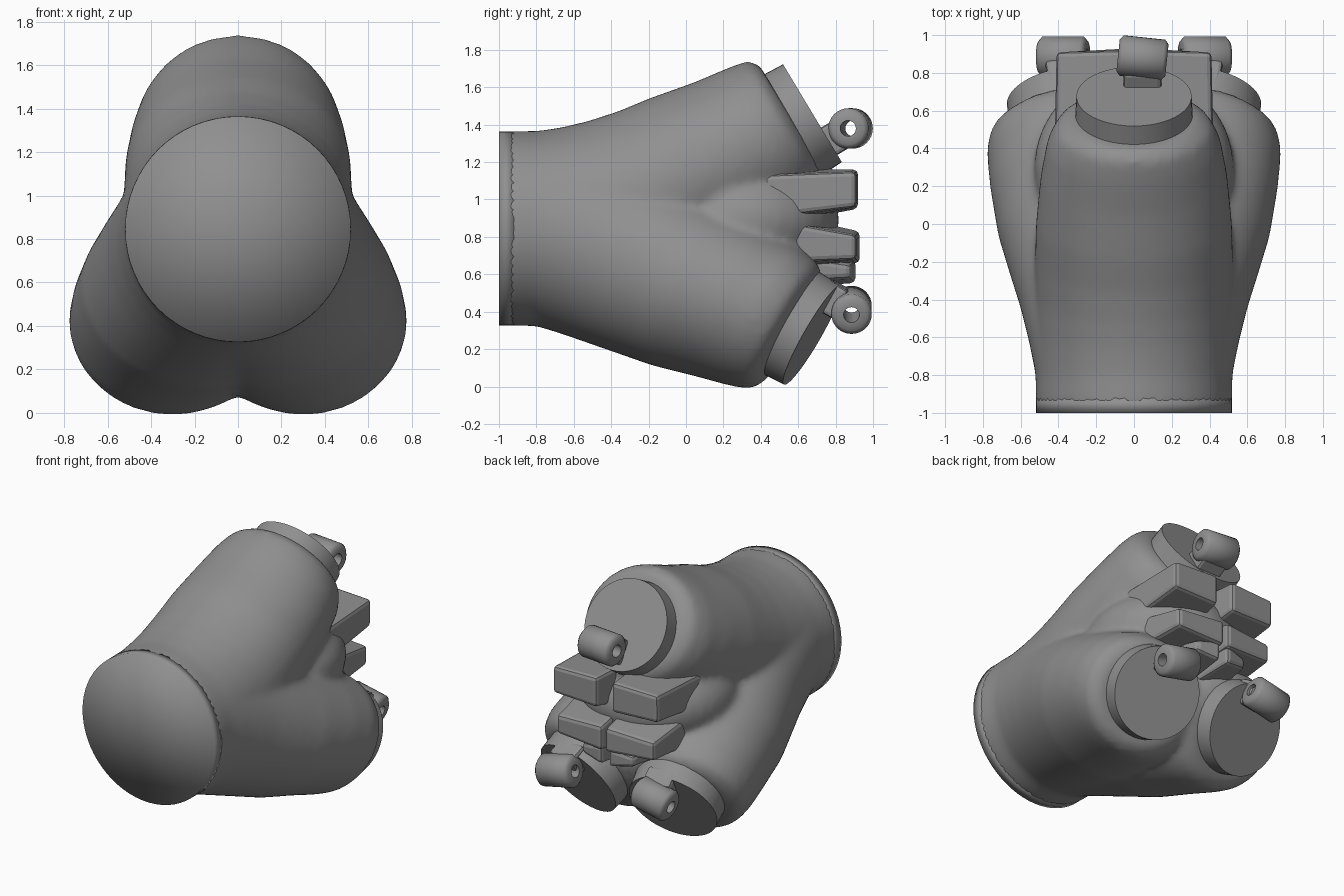
import bpy, bmesh, math
from mathutils import Matrix, Vector

if "Cube" in bpy.data.objects:
    bpy.data.objects.remove(bpy.data.objects["Cube"])

grey = bpy.data.materials.new("mid_grey")
grey.use_nodes = True
COLOUR = (0.28, 0.28, 0.28, 1)
grey.diffuse_color = COLOUR
grey.node_tree.nodes["Principled BSDF"].inputs["Base Color"].default_value = COLOUR

AXIS_Z = 0.845                               # body axis runs along y at this height
# lobe: sideways and upward spread, roll in degrees, flare exponent, lug centre
LOBES = {"top": (0, 1, 0, 1, (.045, .88, 1.38)),
         "left": (.63, -.92, 163, .76, (.375, .885, .41)),
         "right": (-.63, -.92, -163, .76, (-.375, .885, .41))}


def finish(bm, name):
    bmesh.ops.recalc_face_normals(bm, faces=bm.faces)
    mesh = bpy.data.meshes.new(name)
    bm.to_mesh(mesh)
    bm.free()
    mesh.materials.append(grey)
    ob = bpy.data.objects.new(name, mesh)
    bpy.context.collection.objects.link(ob)
    return ob


def smooth(ob, angle=None):
    for p in ob.data.polygons:
        p.use_smooth = True
    if angle:
        bpy.ops.object.select_all(action='DESELECT')
        ob.select_set(True)
        bpy.context.view_layer.objects.active = ob
        bpy.ops.object.shade_smooth_by_angle(angle=math.radians(angle))


def bevel(ob, width, segments):
    mod = ob.modifiers.new("Bevel", 'BEVEL')
    mod.width, mod.segments, mod.limit_method = width, segments, 'ANGLE'


def lobe_frame(lobe, y, out, tilt):
    dx, dz, roll, flare, _ = lobe
    reach = .57 * (out / .57) ** flare
    return (Matrix.Translation((dx * reach, y, AXIS_Z + dz * reach))
            @ Matrix.Rotation(math.radians(roll), 4, 'Y')
            @ Matrix.Rotation(math.radians(tilt), 4, 'X'))


# Body: three lofted lobes fused into one soft skin
# stations: y, outward offset, half width, half depth, tilt in degrees
STATIONS = [(-0.985, 0, .521, .521, 0), (-0.8, 0, .521, .521, 0),
            (-0.6, .025, .525, .52, 7), (-0.4, .08, .525, .51, 14),
            (-0.2, .17, .525, .485, 20), (0, .28, .52, .46, 25),
            (.25, .405, .495, .43, 29), (.43, .505, .46, .41, 31),
            (.52, .57, .41, .38, 31), (.56, .595, .33, .33, 31)]
N = 48
bm = bmesh.new()
for lobe in LOBES.values():
    rings = []
    for y, out, rx, rz, tilt in STATIONS:
        m = lobe_frame(lobe, y, out, tilt)
        rings.append([bm.verts.new(m @ Vector((rx * math.cos(a), 0, rz * math.sin(a))))
                      for a in (2 * math.pi * i / N for i in range(N))])
    for a, b in zip(rings, rings[1:]):
        for i in range(N):
            j = (i + 1) % N
            bm.faces.new((a[i], a[j], b[j], b[i]))
    bm.faces.new(rings[0])
    bm.faces.new(rings[-1])
# core mass that fills the valleys and carries the centre blocks
bmesh.ops.create_uvsphere(bm, u_segments=32, v_segments=20, radius=1,
                          matrix=Matrix.Translation((0, .3, .89)) @ Matrix.Diagonal((.53, .52, .34, 1)))
body = finish(bm, "body")
remesh = body.modifiers.new("Fuse", 'REMESH')
remesh.mode, remesh.voxel_size, remesh.use_smooth_shade = 'VOXEL', 0.022, True
soften = body.modifiers.new("Soften", 'SMOOTH')
soften.factor, soften.iterations = 0.5, 16

# Front cap: round disc closing the neck
bm = bmesh.new()
bmesh.ops.create_cone(bm, cap_ends=True, cap_tris=True, segments=64, radius1=.519, radius2=.519, depth=.08,
                      matrix=Matrix.Translation((0, -.96, AXIS_Z)) @ Matrix.Rotation(math.pi / 2, 4, 'X'))
smooth(finish(bm, "front_cap"))


# Lug: thick ring with a bore along x and a neck towards the plug
def lug(name, centre, turn, toward):
    bm = bmesh.new()
    half, outer, inner, n = .13, .108, .042, 32
    outline = [(-half, inner), (-half, .085), (-.11, outer), (.11, outer), (half, .085), (half, inner)]
    loops = []
    for i in range(n):
        a = 2 * math.pi * i / n
        loops.append([bm.verts.new((x, r * math.cos(a), r * math.sin(a))) for x, r in outline])
    for i in range(n):
        a, b = loops[i], loops[(i + 1) % n]
        for k in range(len(outline)):
            l = (k + 1) % len(outline)
            bm.faces.new((a[k], a[l], b[l], b[k]))
    ob = finish(bm, name)
    ob.matrix_world = Matrix.Translation(centre) @ turn
    smooth(ob, 50)

    bm = bmesh.new()
    bmesh.ops.create_cube(bm, size=1, matrix=Matrix.Translation(centre - toward * .12)
                          @ toward.to_track_quat('Y', 'Z').to_matrix().to_4x4()
                          @ Matrix.Diagonal((.2, .14, .17, 1)))
    bevel(finish(bm, name + "_neck"), .02, 2)


# Plugs: tilted discs seated in the lobe ends
for side, lobe in LOBES.items():
    frame = lobe_frame(lobe, .59, .565, 31)
    bm = bmesh.new()
    bmesh.ops.create_cone(bm, cap_ends=True, segments=48, radius1=.315, radius2=.305, depth=.2,
                          matrix=frame @ Matrix.Rotation(-math.pi / 2, 4, 'X'))
    smooth(finish(bm, side + "_plug"), 35)
    sx = {"top": 0, "left": 1, "right": -1}[side]
    turn = Matrix.Rotation(math.radians(0 if sx else -6), 4, 'Z') @ Matrix.Rotation(math.radians(12 * sx), 4, 'Y')
    lug(side + "_lug", Vector(lobe[4]), turn, frame.to_3x3() @ Vector((0, 1, 0)))


# Centre blocks: tapered teeth between the lobes
def block(name, base, tip):
    bm = bmesh.new()
    ends = []
    for y, x0, x1, z0, z1, skew in (base, tip):
        ends.append([bm.verts.new(v) for v in ((x0, y, z0), (x1, y - skew, z0 + skew),
                                               (x1, y - skew, z1 - skew), (x0, y, z1))])
    a, b = ends
    bm.faces.new(a)
    bm.faces.new(b)
    for i in range(4):
        j = (i + 1) % 4
        bm.faces.new((a[i], a[j], b[j], b[i]))
    ob = finish(bm, name)
    bevel(ob, .025, 2)
    mirror = ob.modifiers.new("Mirror", 'MIRROR')
    mirror.use_axis[0] = True


block("upper_blocks", (.45, .02, .42, .86, 1.17, .04), (.92, .06, .41, .95, 1.16, .01))
block("lower_blocks", (.45, .0, .42, .62, .94, .04), (.93, .015, .38, .66, .83, .02))
block("lower_skirts", (.5, .0, .26, .52, .75, .04), (.91, .03, .2, .55, .68, .03))
